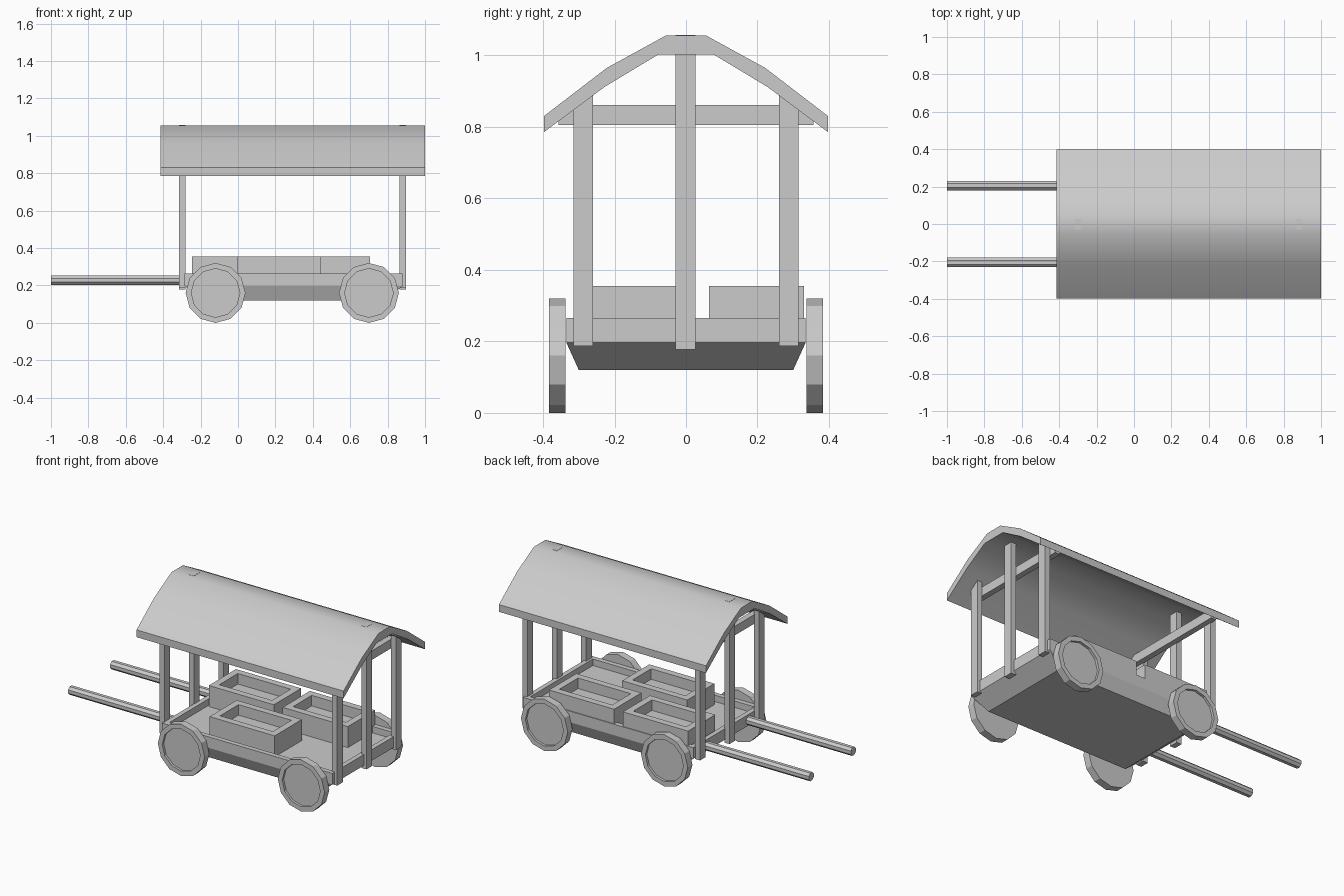
import bpy, bmesh
from math import pi, sin, cos, radians

if "Cube" in bpy.data.objects:
    bpy.data.objects.remove(bpy.data.objects["Cube"])


def loft(name, rings):
    """Skin a list of equal-length point rings and cap both ends."""
    bm = bmesh.new()
    vs = [[bm.verts.new(p) for p in r] for r in rings]
    n = len(vs[0])
    for a, b in zip(vs, vs[1:]):
        for i in range(n):
            j = (i + 1) % n
            bm.faces.new((a[i], a[j], b[j], b[i]))
    bm.faces.new(vs[0])
    bm.faces.new(vs[-1])
    bmesh.ops.recalc_face_normals(bm, faces=bm.faces)
    me = bpy.data.meshes.new(name)
    bm.to_mesh(me)
    bm.free()
    ob = bpy.data.objects.new(name, me)
    bpy.context.collection.objects.link(ob)
    return ob


def rect(x0, x1, y0, y1, z, d=0.0):
    """Horizontal rectangle ring, inset by d."""
    return [(x0 + d, y0 + d, z), (x1 - d, y0 + d, z),
            (x1 - d, y1 - d, z), (x0 + d, y1 - d, z)]


def box(name, x0, x1, y0, y1, z0, z1):
    return loft(name, [rect(x0, x1, y0, y1, z0), rect(x0, x1, y0, y1, z1)])


# Tray: tapered underside, upright rim, sunken floor
tray = (-0.285, 0.88, -0.335, 0.335)
loft("tray", [rect(-0.19, 0.785, -0.30, 0.30, 0.12), rect(*tray, 0.197),
              rect(*tray, 0.265), rect(*tray, 0.265, 0.03), rect(*tray, 0.225, 0.03)])

# Open goods boxes
for i, (x, y) in enumerate([(-0.245, 0.065), (0.26, 0.065), (-0.005, -0.27)]):
    r = (x, x + 0.445, y, y + 0.265)
    loft(f"goods_box_{i + 1}", [rect(*r, 0.222), rect(*r, 0.355),
                                rect(*r, 0.355, 0.042), rect(*r, 0.29, 0.042)])

# Twelve-sided wheels with a recessed outer disc
for s in (-1, 1):
    for label, cx in (("front", -0.12), ("rear", 0.70)):
        rings = []
        for rad, y in ((0.16, 0.337), (0.16, 0.383), (0.13, 0.383), (0.13, 0.368)):
            rings.append([(cx + rad * cos(k * pi / 6), s * y, 0.16 + rad * sin(k * pi / 6))
                          for k in range(12)])
        loft(f"{label}_wheel_{'left' if s > 0 else 'right'}", rings)

# Posts and cross beams at both ends
for label, px, bx in (("front", -0.316, -0.286), ("rear", 0.864, 0.826)):
    for s in (-1, 1):
        # corner posts with tops cut to the roof slope
        ys = sorted((s * 0.26, s * 0.315))
        base = rect(px, px + 0.034, *ys, 0.187)
        top = [(x, y, 0.892) for x, y, _ in base]
        loft(f"{label}_corner_post_{'left' if s > 0 else 'right'}", [base, top])
    box(f"{label}_centre_post", px, px + 0.034, -0.029, 0.027, 0.178, 1.057)
    box(f"{label}_cross_beam", bx, bx + 0.036, -0.357, 0.357, 0.805, 0.861)

# Pull handles
for s in (-1, 1):
    loft(f"handle_{'left' if s > 0 else 'right'}",
         [[(x, s * 0.205 + 0.027 * cos((k + 0.5) * pi / 4),
            0.228 + 0.027 * sin((k + 0.5) * pi / 4)) for k in range(8)]
          for x in (-1.0, -0.28)])

# Curved roof: half profile mirrored, extruded along x
outer = [(0.398, 0.83), (0.222, 0.965), (0.056, 1.056)]
inner = [(0.398, 0.785), (0.228, 0.912), (0.077, 1.003)]
bm = bmesh.new()
prof = [(o, i) for o, i in zip(outer, inner)]
prof += [((-o[0], o[1]), (-i[0], i[1])) for o, i in reversed(prof)]
ends = [[(bm.verts.new((x, *o)), bm.verts.new((x, *i))) for o, i in prof]
        for x in (-0.415, 1.0)]
a, b = ends
for k in range(5):
    bm.faces.new((a[k][0], a[k + 1][0], b[k + 1][0], b[k][0]))
    bm.faces.new((a[k][1], b[k][1], b[k + 1][1], a[k + 1][1]))
    for e in ends:
        bm.faces.new((e[k][0], e[k][1], e[k + 1][1], e[k + 1][0]))
for k in (0, 5):
    bm.faces.new((a[k][0], b[k][0], b[k][1], a[k][1]))
bmesh.ops.recalc_face_normals(bm, faces=bm.faces)
me = bpy.data.meshes.new("roof")
bm.to_mesh(me)
bm.free()
roof = bpy.data.objects.new("roof", me)
bpy.context.collection.objects.link(roof)
bpy.context.view_layer.objects.active = roof
roof.select_set(True)
bpy.ops.object.shade_smooth_by_angle(angle=radians(35))
